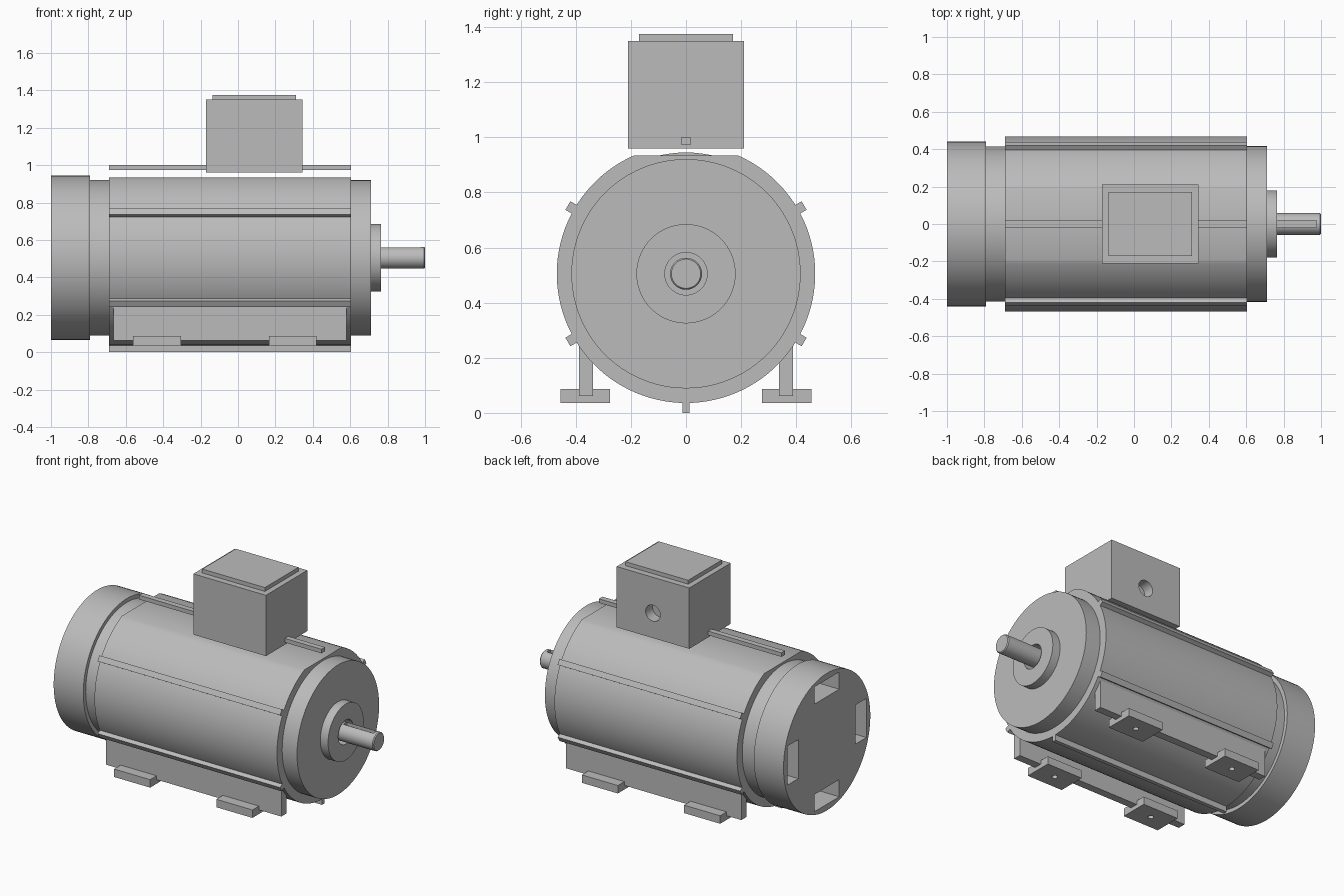
import bpy, bmesh
from math import sin, cos, pi, radians, asin
from mathutils import Matrix, Vector

if "Cube" in bpy.data.objects:
    bpy.data.objects.remove(bpy.data.objects["Cube"])

AXIS = 0.505       # height of the shaft axis
RADIUS = 0.469     # housing radius
X0, X1 = -0.69, 0.605

grey = bpy.data.materials.new("machine_grey")
grey.use_nodes = True
grey.diffuse_color = (0.5, 0.5, 0.5, 1)
grey.node_tree.nodes["Principled BSDF"].inputs["Base Color"].default_value = (0.5, 0.5, 0.5, 1)


def finish(name, bm, smooth=False):
    bmesh.ops.recalc_face_normals(bm, faces=bm.faces[:])
    me = bpy.data.meshes.new(name)
    bm.to_mesh(me)
    bm.free()
    me.materials.append(grey)
    if smooth:
        me.shade_smooth()
        me.set_sharp_from_angle(angle=radians(30))
    ob = bpy.data.objects.new(name, me)
    bpy.context.collection.objects.link(ob)
    return ob


def add_box(bm, x, y, z, turn=None):
    size = Vector((x[1] - x[0], y[1] - y[0], z[1] - z[0]))
    mid = Vector((x[0] + x[1], y[0] + y[1], z[0] + z[1])) / 2
    m = Matrix.Translation(mid) @ Matrix.Diagonal((*size, 1))
    bmesh.ops.create_cube(bm, size=1, matrix=(turn or Matrix()) @ m)


def box(name, x, y, z, turn=None):
    bm = bmesh.new()
    add_box(bm, x, y, z, turn)
    return finish(name, bm)


def lathe(name, profile, sides=96):
    """Spin (x, radius) points around the shaft axis."""
    bm = bmesh.new()
    verts = [bm.verts.new((x, 0, AXIS + r)) for x, r in profile]
    edges = [bm.edges.new(p) for p in zip(verts, verts[1:])]
    bmesh.ops.spin(bm, geom=verts + edges, cent=(0, 0, AXIS), axis=(1, 0, 0),
                   angle=2 * pi, steps=sides, use_merge=True)
    bmesh.ops.remove_doubles(bm, verts=bm.verts[:], dist=1e-5)
    return finish(name, bm, True)


def cut(ob, bm, smooth=True):
    """Subtract the cutter mesh and bake the result."""
    cutter = finish("cutter", bm)
    cutter.hide_render = True
    mod = ob.modifiers.new("cut", "BOOLEAN")
    mod.operation = "DIFFERENCE"
    mod.solver = "EXACT"
    mod.object = cutter
    deps = bpy.context.evaluated_depsgraph_get()
    me = bpy.data.meshes.new_from_object(ob.evaluated_get(deps))
    ob.modifiers.clear()
    ob.data = me
    bpy.data.objects.remove(cutter)
    if smooth:
        me.shade_smooth()
        me.set_sharp_from_angle(angle=radians(30))


def add_drill(bm, r, depth, matrix):
    bmesh.ops.create_cone(bm, cap_ends=True, segments=32, radius1=r, radius2=r,
                          depth=depth, matrix=matrix)


def around(angle):
    """Rotation about the shaft axis."""
    up = Matrix.Translation((0, 0, AXIS))
    return up @ Matrix.Rotation(angle, 4, "X") @ up.inverted()


# Housing: round barrel with a flat planed along the top
bm = bmesh.new()
edge = asin(0.429 / RADIUS)
sweep = pi + 2 * edge
ring = []
for i in range(97):
    a = edge - sweep * i / 96
    ring.append(bm.verts.new((X0, RADIUS * cos(a), AXIS + RADIUS * sin(a))))
face = bm.faces.new(ring)
new = bmesh.ops.extrude_face_region(bm, geom=[face])["geom"]
bmesh.ops.translate(bm, vec=(X1 - X0, 0, 0),
                    verts=[v for v in new if isinstance(v, bmesh.types.BMVert)])
finish("housing", bm, True)

# Drive end shield with a recessed boss
lathe("drive_end_shield", [(X1, 0), (X1, 0.416), (0.71, 0.416), (0.71, 0.18), (0.765, 0.18),
                           (0.765, 0.077), (0.66, 0.077), (0.66, 0)])

# Shaft with chamfered tip and closed keyway
shaft = lathe("shaft", [(0.64, 0), (0.64, 0.058), (0.994, 0.058), (1.0, 0.053), (1.0, 0)], 64)
bm = bmesh.new()
add_box(bm, (0.76, 0.975), (-0.018, 0.018), (AXIS + 0.035, AXIS + 0.1))
cut(shaft, bm)

# Fan cover with four vent pockets
lathe("rear_shield", [(-0.79, 0), (-0.79, 0.415), (X0, 0.415), (X0, 0)])
cover = lathe("fan_cover", [(-1.0, 0), (-1.0, 0.44), (-0.79, 0.44), (-0.79, 0)])
bm = bmesh.new()
for k in range(4):
    add_box(bm, (-1.1, -0.84), (-0.125, 0.125), (AXIS + 0.29, AXIS + 0.4), around(k * pi / 2))
cut(cover, bm)

# Long rails around the housing
box("top_rail", (X0, X1), (-0.018, 0.018), (0.974, 1.0))
box("bottom_rail", (X0, X1), (-0.0125, 0.0125), (0, 0.045))
for k in (1, 2, 4, 5):
    box(f"side_rail_{k}", (X0, X1), (-0.018, 0.018), (AXIS + 0.46, AXIS + 0.495),
        around(k * pi / 3))

# Feet: a web plate and two drilled pads on each side
for side, s in (("front", -1), ("back", 1)):
    box(f"{side}_foot_web", (-0.665, 0.58), sorted((s * 0.338, s * 0.389)), (0.062, 0.245))
    for end, x in (("rear", -0.433), ("drive", 0.293)):
        pad = box(f"{side}_{end}_foot_pad", (x - 0.128, x + 0.128),
                  sorted((s * 0.275, s * 0.455)), (0.036, 0.087))
        bm = bmesh.new()
        add_drill(bm, 0.017, 0.05, Matrix.Translation((x, s * 0.365, 0.036)))
        cut(pad, bm)

# Terminal box with cable entry, and its lid
terminal = box("terminal_box", (-0.17, 0.345), (-0.21, 0.21), (0.96, 1.35))
bm = bmesh.new()
add_drill(bm, 0.052, 0.14, Matrix.Translation((0.0875, 0.21, 1.12)) @ Matrix.Rotation(pi / 2, 4, "X"))
cut(terminal, bm)
box("terminal_lid", (-0.135, 0.31), (-0.17, 0.17), (1.35, 1.375))
